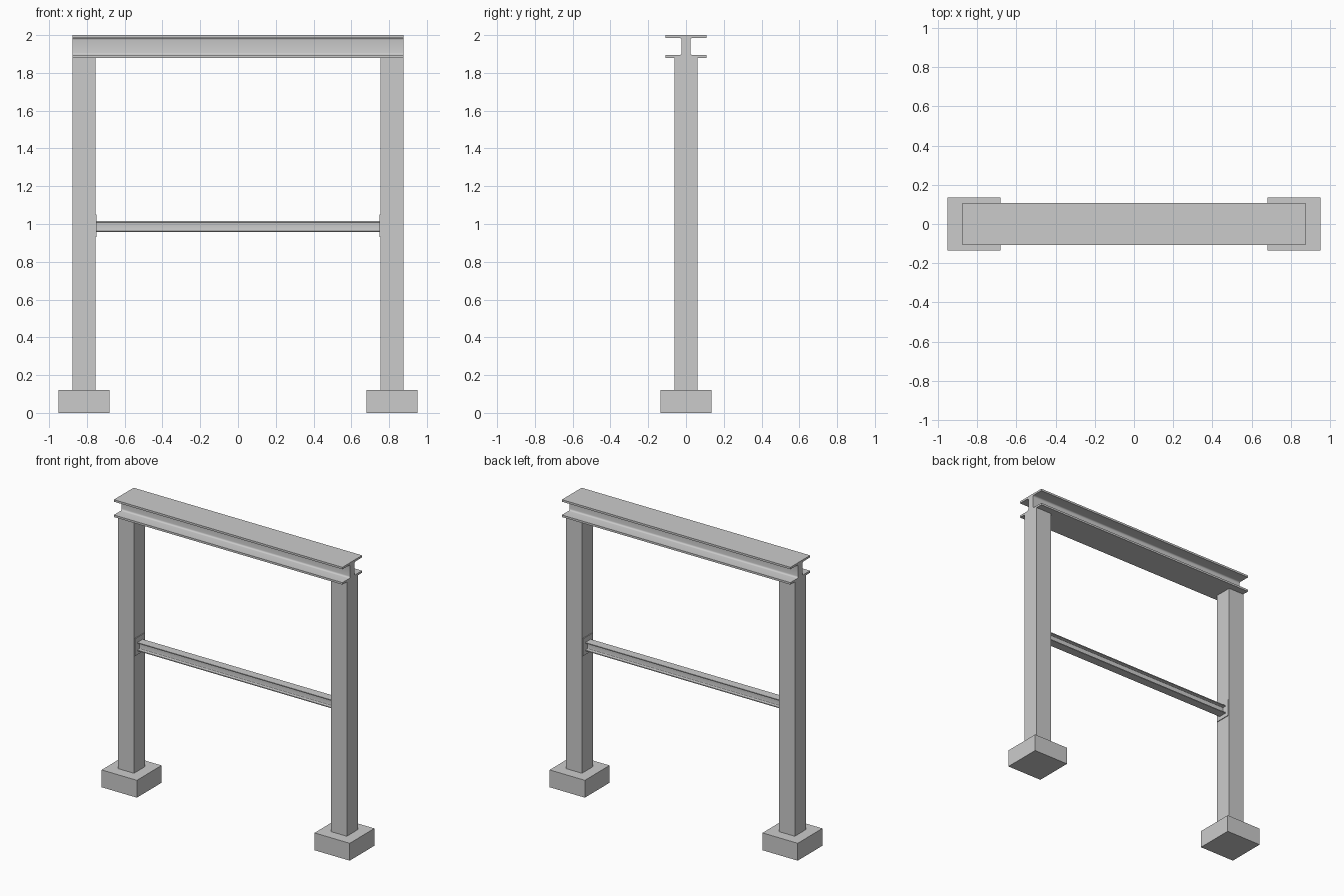
import bpy, bmesh, math

if "Cube" in bpy.data.objects:
    bpy.data.objects.remove(bpy.data.objects["Cube"])


def box(name, center, size):
    bm = bmesh.new()
    bmesh.ops.create_cube(bm, size=1.0)
    for v in bm.verts:
        v.co = [v.co[i] * size[i] + center[i] for i in range(3)]
    return finish(bm, name)


def finish(bm, name):
    bmesh.ops.recalc_face_normals(bm, faces=bm.faces)
    mesh = bpy.data.meshes.new(name)
    bm.to_mesh(mesh)
    bm.free()
    obj = bpy.data.objects.new(name, mesh)
    bpy.context.collection.objects.link(obj)
    return obj


def i_beam(name, length, width, height, flange, web, fillet, z):
    """Extrude an I section along x, with filleted web corners."""
    w, h, t = width / 2, height / 2, web / 2
    inner = h - flange
    # upper right quarter, from the flange top down to the web
    quarter = [(w, h), (w, inner)]
    for i in range(5):
        a = math.radians(90 + 90 * i / 4)
        quarter.append((t + fillet + fillet * math.cos(a),
                        inner - fillet + fillet * math.sin(a)))
    # mirror the quarter round the section
    right = quarter + [(y, -k) for y, k in reversed(quarter)]
    section = right + [(-y, k) for y, k in reversed(right)]
    bm = bmesh.new()
    face = bm.faces.new([bm.verts.new((-length / 2, y, k + z)) for y, k in section])
    ext = bmesh.ops.extrude_face_region(bm, geom=[face], use_keep_orig=True)
    moved = [g for g in ext["geom"] if isinstance(g, bmesh.types.BMVert)]
    bmesh.ops.translate(bm, verts=moved, vec=(length, 0, 0))
    obj = finish(bm, name)
    bpy.ops.object.select_all(action="DESELECT")
    obj.select_set(True)
    bpy.context.view_layer.objects.active = obj
    bpy.ops.object.shade_smooth_by_angle(angle=math.radians(30))
    return obj


# Footings, columns and end plates on both sides
for side, s in (("left", -1), ("right", 1)):
    box(side + "_footing", (s * 0.815, 0, 0.06), (0.27, 0.27, 0.12))
    box(side + "_column", (s * 0.815, 0, 1.0), (0.12, 0.12, 1.76))
    box(side + "_end_plate", (s * 0.7525, 0, 0.99), (0.005, 0.11, 0.12))

# Wide lintel beam on top of the columns
i_beam("top_beam", 1.75, 0.216, 0.12, 0.014, 0.046, 0.012, 1.94)

# Slim cross beam between the end plates
i_beam("cross_beam", 1.50, 0.06, 0.058, 0.006, 0.008, 0.005, 0.986)
